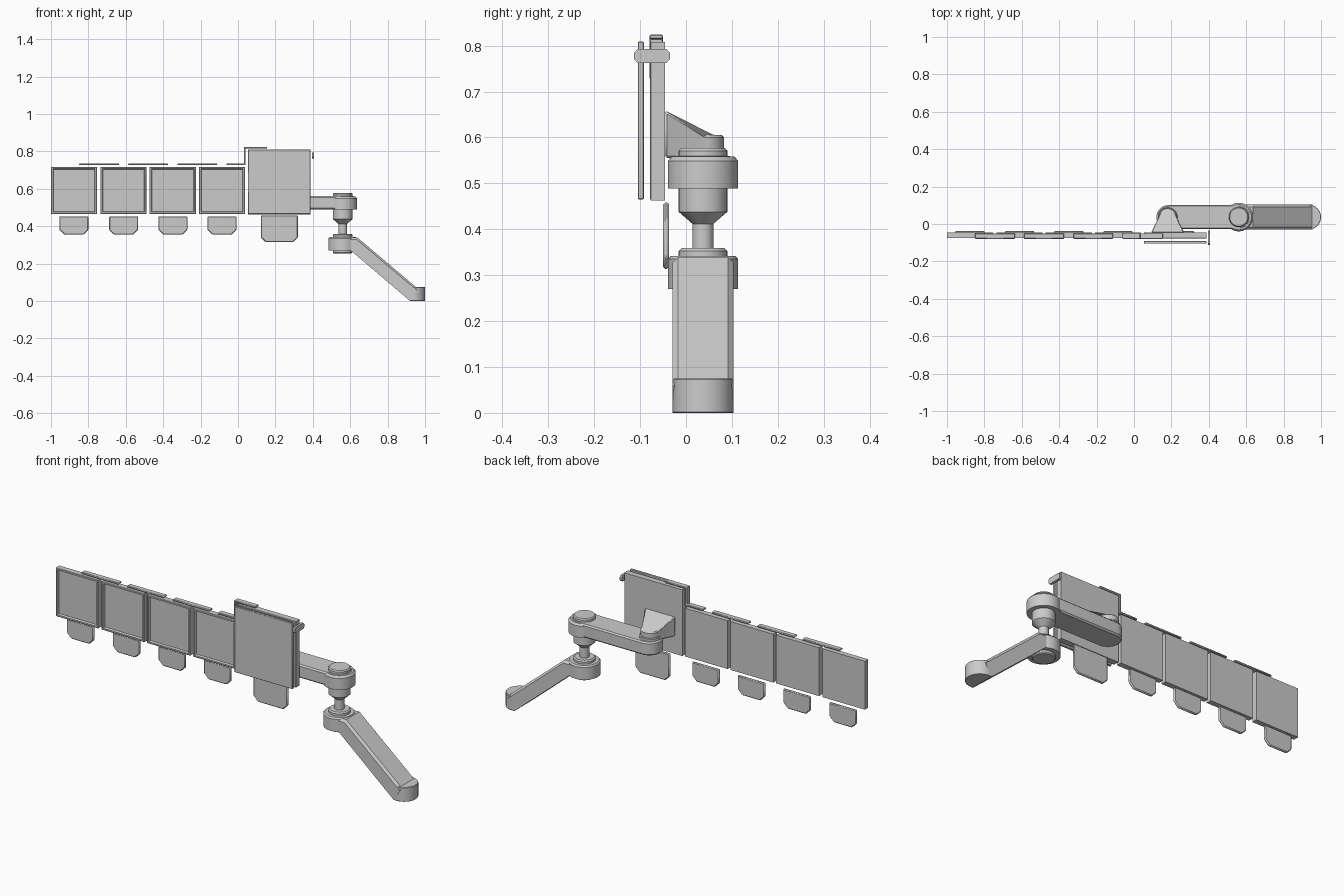
import bpy, bmesh, math
from mathutils import Vector

if "Cube" in bpy.data.objects:
    bpy.data.objects.remove(bpy.data.objects["Cube"])

grey = bpy.data.materials.new("light_grey")
grey.use_nodes = True
COLOUR = (0.6, 0.6, 0.6, 1)
grey.diffuse_color = COLOUR
grey.node_tree.nodes["Principled BSDF"].inputs["Base Color"].default_value = COLOUR

ARM_Y = 0.037     # centre line of both arms
PIVOT_X = 0.56    # axis of the elbow


def finish(name, bm, bevel=0.0):
    """Turn a bmesh into a named, coloured object with optional bevel."""
    bmesh.ops.recalc_face_normals(bm, faces=bm.faces)
    mesh = bpy.data.meshes.new(name)
    bm.to_mesh(mesh)
    bm.free()
    mesh.materials.append(grey)
    obj = bpy.data.objects.new(name, mesh)
    bpy.context.collection.objects.link(obj)
    bpy.ops.object.select_all(action='DESELECT')
    obj.select_set(True)
    bpy.context.view_layer.objects.active = obj
    bpy.ops.object.shade_smooth_by_angle(angle=math.radians(28))
    if bevel:
        mod = obj.modifiers.new("edge_bevel", 'BEVEL')
        mod.width = bevel
        mod.segments = 1
        mod.limit_method = 'ANGLE'
        mod.angle_limit = math.radians(40)
    return obj


def prism(name, bottom, top, bevel=0.0):
    """Solid between two matching loops of points."""
    bm = bmesh.new()
    a = [bm.verts.new(p) for p in bottom]
    b = [bm.verts.new(p) for p in top]
    n = len(a)
    bm.faces.new(a)
    bm.faces.new(b)
    for i in range(n):
        bm.faces.new((a[i], a[(i + 1) % n], b[(i + 1) % n], b[i]))
    return finish(name, bm, bevel)


def plan_prism(name, pts, z0, z1, bevel=0.0):
    return prism(name, [(x, y, z0) for x, y in pts], [(x, y, z1) for x, y in pts], bevel)


def front_prism(name, pts, y0, y1, bevel=0.0):
    return prism(name, [(x, y0, z) for x, z in pts], [(x, y1, z) for x, z in pts], bevel)


def arc(cx, cy, r, a0, a1, steps=16):
    return [(cx + r * math.cos(math.radians(a0 + (a1 - a0) * i / steps)),
             cy + r * math.sin(math.radians(a0 + (a1 - a0) * i / steps)))
            for i in range(steps + 1)]


def lathe(name, profile, steps=40):
    """Revolve a (radius, z) profile about the elbow axis."""
    bm = bmesh.new()
    rings = [[bm.verts.new((PIVOT_X + r * math.cos(math.tau * i / steps),
                            ARM_Y + r * math.sin(math.tau * i / steps), z))
              for i in range(steps)] for r, z in profile]
    bm.faces.new(rings[0])
    bm.faces.new(rings[-1])
    for a, b in zip(rings, rings[1:]):
        for i in range(steps):
            j = (i + 1) % steps
            bm.faces.new((a[i], a[j], b[j], b[i]))
    return finish(name, bm)


def framed_panel(name, x0, x1, z0, z1, y0, y1):
    """Flat-backed panel with a raised rim around a recessed front."""
    bm = bmesh.new()
    bmesh.ops.create_cube(bm, size=1)
    for v in bm.verts:
        v.co = Vector(((x0 + x1) / 2 + v.co.x * (x1 - x0),
                       (y0 + y1) / 2 + v.co.y * (y1 - y0),
                       (z0 + z1) / 2 + v.co.z * (z1 - z0)))
    bm.normal_update()
    face = min(bm.faces, key=lambda f: f.calc_center_median().y)
    bmesh.ops.inset_region(bm, faces=[face], thickness=0.004)
    for v in face.verts:
        v.co.y -= 0.002
    bmesh.ops.inset_region(bm, faces=[face], thickness=0.010)
    bmesh.ops.inset_region(bm, faces=[face], thickness=0.005)
    for v in face.verts:
        v.co.y += 0.010
    return finish(name, bm)


def tab(name, cx, half, z0, z1, cut):
    """Hanging tab with chamfered lower corners."""
    front_prism(name, [(cx - half, z1), (cx - half, z0 + cut), (cx - half + cut, z0),
                       (cx + half - cut, z0), (cx + half, z0 + cut), (cx + half, z1)],
                -0.05, -0.037, 0.004)


def box(name, x0, x1, y0, y1, z0, z1, bevel=0.0):
    plan_prism(name, [(x0, y0), (x1, y0), (x1, y1), (x0, y1)], z0, z1, bevel)


# Row of small framed panels with their tabs
for i, (x0, x1) in enumerate([(-1.0, -0.755), (-0.735, -0.488),
                              (-0.472, -0.224), (-0.208, 0.037)]):
    framed_panel(f"small_panel_{i + 1}", x0, x1, 0.465, 0.717, -0.074, -0.046)
    tab(f"small_tab_{i + 1}", (x0 + x1) / 2, 0.078, 0.355, 0.452, 0.026)

# Large panel, its cover plate and tab
framed_panel("large_panel", 0.053, 0.388, 0.463, 0.808, -0.076, -0.046)
box("cover_plate", 0.053, 0.388, -0.105, -0.092, 0.465, 0.809, 0.002)
tab("large_tab", 0.221, 0.099, 0.314, 0.458, 0.026)

# Connector strips bridging the panel tops
for i, (x0, x1) in enumerate([(-0.85, -0.635), (-0.588, -0.374), (-0.323, -0.111)]):
    box(f"connector_strip_{i + 1}", x0, x1, -0.079, -0.05, 0.726, 0.735, 0.003)
front_prism("stepped_connector", [(-0.062, 0.726), (0.041, 0.726), (0.041, 0.815),
                                  (0.155, 0.815), (0.155, 0.824), (0.032, 0.824),
                                  (0.032, 0.735), (-0.062, 0.735)], -0.079, -0.05, 0.002)

# Side clip joining the cover plate to the large panel
clip = [(-0.113, 0.770), (-0.105, 0.762), (-0.043, 0.762), (-0.035, 0.770),
        (-0.035, 0.785), (-0.043, 0.793), (-0.105, 0.793), (-0.113, 0.785)]
prism("side_clip", [(0.395, y, z) for y, z in clip], [(0.407, y, z) for y, z in clip])

# Upper arm and wedge bracket behind the large panel
plan_prism("upper_arm", arc(0.185, ARM_Y, 0.065, 90, 270) + arc(PIVOT_X, ARM_Y, 0.065, -90, 90),
           0.49, 0.56, 0.007)
plan = [(0.092, -0.046), (0.268, -0.046)] + arc(0.18, 0.035, 0.048, 5, 175)
prism("wedge_bracket", [(x, y, 0.555) for x, y in plan],
      [(x, y, max(0.605, 0.657 - (y + 0.042) * 0.63)) for x, y in plan], 0.005)
plan_prism("bracket_pivot", arc(0.18, 0.035, 0.053, 0, 351, 39), 0.556, 0.575, 0.003)

# Elbow joint: upper housing with cap, tapered collar and stem, lower housing
lathe("upper_joint", [(0.023, 0.35), (0.023, 0.412), (0.053, 0.438), (0.053, 0.489),
                      (0.0765, 0.489), (0.0765, 0.549), (0.068, 0.559), (0.053, 0.559),
                      (0.053, 0.571), (0.048, 0.577)])
lathe("lower_joint", [(0.048, 0.255), (0.053, 0.26), (0.053, 0.27), (0.0765, 0.27),
                      (0.0765, 0.335), (0.070, 0.342), (0.053, 0.342),
                      (0.053, 0.353), (0.047, 0.359)])

# Sloping lower arm, swept through stations of (bottom x, bottom z, top x, top z)
HALF, CUT = 0.066, 0.012
bm = bmesh.new()
rings = []
for xb, zb, xt, zt in [(0.56, 0.272, 0.56, 0.34), (0.60, 0.272, 0.637, 0.34),
                       (0.92, 0.0, 0.957, 0.07)]:
    section = [(xb, -HALF, zb), (xb, HALF, zb), (xt - 0.002, HALF, zt - CUT),
               (xt, HALF - CUT, zt), (xt, CUT - HALF, zt), (xt - 0.002, -HALF, zt - CUT)]
    rings.append([bm.verts.new((x, ARM_Y + y, z)) for x, y, z in section])
for a, b in zip(rings, rings[1:]):
    for i in range(6):
        j = (i + 1) % 6
        bm.faces.new((a[i], a[j], b[j], b[i]))
bm.faces.new(rings[0])
bm.faces.new(rings[-1])
finish("lower_arm", bm)
plan_prism("arm_end", [(0.92, ARM_Y - HALF)] + arc(0.934, ARM_Y, HALF, -90, 90)
           + [(0.92, ARM_Y + HALF)], 0.0, 0.075, 0.002)
